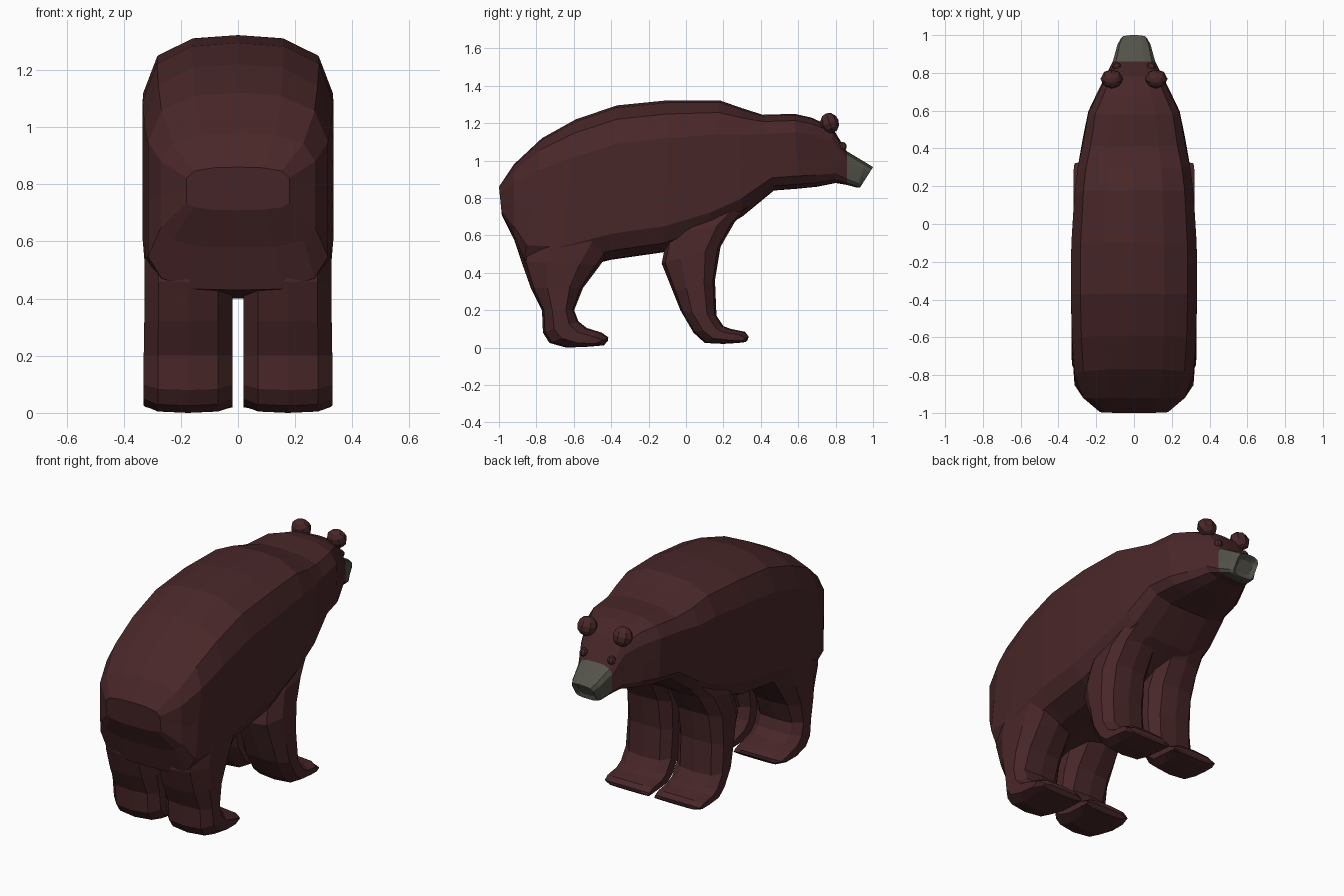
import bpy, bmesh, math
from mathutils import Matrix


def material(name, rgb):
    m = bpy.data.materials.new(name)
    m.diffuse_color = (*rgb, 1)
    return m


FUR = material("dark brown fur", (0.066, 0.020, 0.022))
GREY = material("grey muzzle", (0.088, 0.086, 0.068))


def finish(bm, name, mat):
    bmesh.ops.recalc_face_normals(bm, faces=bm.faces)
    me = bpy.data.meshes.new(name)
    bm.to_mesh(me)
    bm.free()
    me.materials.append(mat)
    ob = bpy.data.objects.new(name, me)
    bpy.context.collection.objects.link(ob)
    return ob


def loft(name, sections, half_shape, mat):
    """Skin sections (y0, z0, y1, z1, x_centre, half_width); shape holds
    (u across, v from point 0 to point 1) and is mirrored across u."""
    shape = half_shape + [(-u, v) for u, v in reversed(half_shape[1:-1])]
    bm = bmesh.new()
    rings = []
    for y0, z0, y1, z1, xc, w in sections:
        rings.append([bm.verts.new((xc + u * w, y0 + (y1 - y0) * v, z0 + (z1 - z0) * v))
                      for u, v in shape])
    n = len(shape)
    for a, b in zip(rings, rings[1:]):
        for i in range(n):
            j = (i + 1) % n
            bm.faces.new((a[i], a[j], b[j], b[i]))
    bm.faces.new(rings[0])
    bm.faces.new(rings[-1])
    return finish(bm, name, mat)


def ball(name, loc, scale, segs, rings, tilt):
    bm = bmesh.new()
    bmesh.ops.create_uvsphere(bm, u_segments=segs, v_segments=rings, radius=1)
    bm.transform(Matrix.Translation(loc) @ Matrix.Rotation(tilt, 4, 'X')
                 @ Matrix.Diagonal((*scale, 1)))
    return finish(bm, name, FUR)


# Torso, neck and head: bottom y, z, top y, z, half width
BODY_SHAPE = [(0, 0), (0.48, 0.005), (0.85, 0.06), (1, 0.17), (1, 0.45),
              (1, 0.75), (0.85, 0.91), (0.48, 0.985), (0, 1)]
body = [
    (-0.985, 0.71, -1.00, 0.86, 0.18),
    (-0.92, 0.58, -0.92, 0.98, 0.27),
    (-0.87, 0.43, -0.77, 1.12, 0.315),
    (-0.68, 0.40, -0.59, 1.22, 0.328),
    (-0.40, 0.47, -0.37, 1.295, 0.334),
    (-0.12, 0.51, -0.10, 1.322, 0.332),
    (0.12, 0.60, 0.18, 1.322, 0.315),
    (0.30, 0.70, 0.30, 1.28, 0.298),
    (0.47, 0.84, 0.41, 1.245, 0.27),
    (0.60, 0.85, 0.58, 1.25, 0.242),
    (0.70, 0.86, 0.67, 1.23, 0.195),
    (0.80, 0.88, 0.78, 1.18, 0.145),
    (0.86, 0.87, 0.86, 1.05, 0.112),
]
loft("body", [(*s[:4], 0, s[4]) for s in body], BODY_SHAPE, FUR)

# Muzzle with a slightly sunken nose tip
muzzle = [
    (0.86, 0.87, 0.86, 1.05, 0.112),
    (0.915, 0.855, 0.96, 0.99, 0.088),
    (0.93, 0.855, 1.00, 0.965, 0.07),
    (0.932, 0.88, 0.965, 0.945, 0.048),
]
loft("muzzle", [(*s[:4], 0, s[4]) for s in muzzle], BODY_SHAPE, GREY)

# Legs: back y, z, front y, z, outer x
LEG_SHAPE = [(0, 0), (0.68, 0.06), (1, 0.32), (1, 0.74), (0.68, 0.95), (0, 1)]
hind = [
    (-0.86, 0.62, -0.36, 0.58, 0.325),
    (-0.88, 0.46, -0.46, 0.44, 0.328),
    (-0.83, 0.32, -0.55, 0.32, 0.328),
    (-0.77, 0.20, -0.598, 0.20, 0.33),
    (-0.765, 0.08, -0.575, 0.14, 0.33),
    (-0.73, 0.025, -0.53, 0.105, 0.33),
    (-0.64, 0.0, -0.45, 0.08, 0.33),
    (-0.52, 0.005, -0.415, 0.055, 0.325),
    (-0.44, 0.012, -0.418, 0.035, 0.29),
]
fore = [
    (0.00, 0.72, 0.42, 0.83, 0.26),
    (-0.10, 0.60, 0.26, 0.67, 0.30),
    (-0.13, 0.45, 0.185, 0.54, 0.315),
    (-0.07, 0.30, 0.155, 0.36, 0.318),
    (-0.03, 0.20, 0.163, 0.17, 0.32),
    (0.04, 0.08, 0.20, 0.115, 0.32),
    (0.10, 0.025, 0.24, 0.10, 0.32),
    (0.20, 0.02, 0.315, 0.085, 0.32),
    (0.28, 0.025, 0.335, 0.06, 0.315),
    (0.32, 0.03, 0.33, 0.042, 0.28),
]
INNER = 0.02

for side, label in ((1, "right"), (-1, "left")):
    for part, rows in (("hind_leg", hind), ("front_leg", fore)):
        loft(f"{part}_{label}",
             [(*r[:4], side * (r[4] + INNER) / 2, (r[4] - INNER) / 2) for r in rows],
             LEG_SHAPE, FUR)
    # Round ears and small eyes
    ball(f"ear_{label}", (side * 0.118, 0.768, 1.2), (0.06, 0.05, 0.056), 8, 6, math.radians(20))
    ball(f"eye_{label}", (side * 0.092, 0.835, 1.075), (0.025, 0.025, 0.025), 8, 5, 0)
